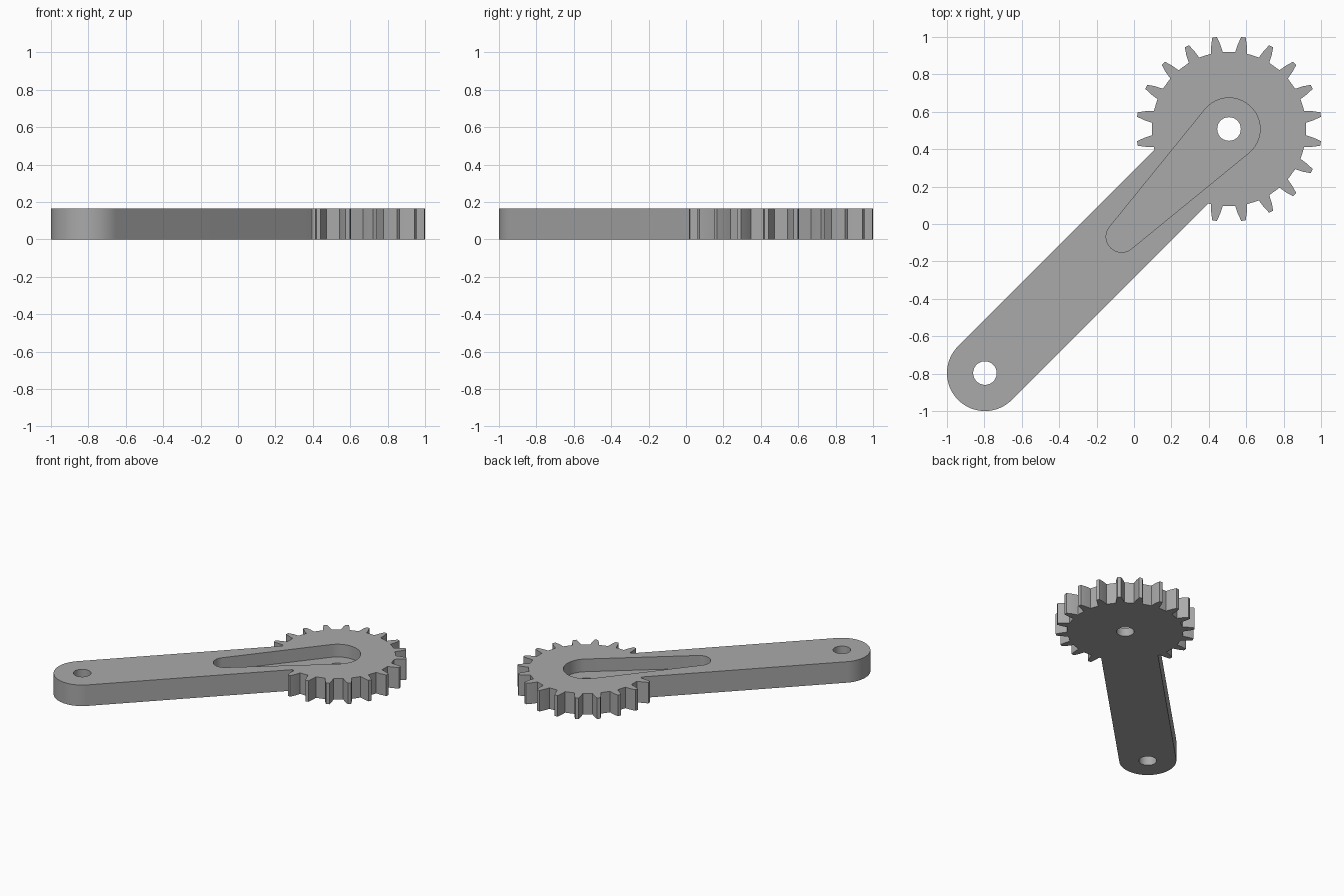
import bpy, bmesh, math
from math import radians as rad

if "Cube" in bpy.data.objects:
    bpy.data.objects.remove(bpy.data.objects["Cube"])

T = 0.165            # plate thickness
FLOOR = 0.065        # height of pocket floor
GEAR = (0.508, 0.508)
END = (-0.797, -0.797)
ARM_R = 0.203        # half width of the arm
BORE = 0.063         # hole radius


def polar(c, r, deg):
    return (c[0] + r * math.cos(rad(deg)), c[1] + r * math.sin(rad(deg)))


def arc(c, r, a0, a1, n):
    return [polar(c, r, a0 + (a1 - a0) * i / n) for i in range(n + 1)]


def circle(c, r, n=48):
    return arc(c, r, 0, 360, n)[:-1]


# outline: 17 exposed teeth of a 20-tooth gear, then the rounded arm end
ROOT, TIP = 0.414, 0.496
half = math.degrees(math.asin(ARM_R / ROOT))
outline = [polar(GEAR, ROOT, 225 + half)]
for k in range(17):
    a = 261 + 18 * k
    for r, d in ((ROOT, -4.3), (0.457, -3.0), (TIP, -1.4),
                 (TIP, 1.4), (0.457, 3.0), (ROOT, 4.3)):
        outline.append(polar(GEAR, r, a + d))
outline.append(polar(GEAR, ROOT, 585 - half))
outline += arc(END, ARM_R, 135, 315, 32)

# teardrop pocket: hull of a large and a small circle
SMALL, R1, R2 = (-0.066, -0.068), 0.166, 0.083
dx, dy = GEAR[0] - SMALL[0], GEAR[1] - SMALL[1]
axis = math.degrees(math.atan2(dy, dx))
tan = math.degrees(math.acos((R1 - R2) / math.hypot(dx, dy)))
# tangent points lie at 180 -/+ tan from the axis, measured at both circles
pocket = arc(GEAR, R1, axis - 180 + tan, axis + 180 - tan, 36)
pocket += arc(SMALL, R2, axis + 180 - tan, axis + 180 + tan, 24)

bm = bmesh.new()


def ring(pts, z):
    vs = [bm.verts.new((x, y, z)) for x, y in pts]
    es = [bm.edges.new((vs[i], vs[(i + 1) % len(vs)])) for i in range(len(vs))]
    return vs, es


def wall(lo, hi):
    n = len(lo[0])
    for i in range(n):
        j = (i + 1) % n
        bm.faces.new((lo[0][i], lo[0][j], hi[0][j], hi[0][i]))


def cap(*rings):
    bmesh.ops.triangle_fill(bm, use_beauty=True, use_dissolve=False,
                            edges=[e for r in rings for e in r[1]])


out_lo, out_hi = ring(outline, 0), ring(outline, T)
end_lo, end_hi = ring(circle(END, BORE), 0), ring(circle(END, BORE), T)
hub_lo, hub_hi = ring(circle(GEAR, BORE), 0), ring(circle(GEAR, BORE), FLOOR)
poc_lo, poc_hi = ring(pocket, FLOOR), ring(pocket, T)

# underside, top face, pocket floor
cap(out_lo, end_lo, hub_lo)
cap(out_hi, end_hi, poc_hi)
cap(poc_lo, hub_hi)
# side walls
for lo, hi in ((out_lo, out_hi), (end_lo, end_hi), (hub_lo, hub_hi), (poc_lo, poc_hi)):
    wall(lo, hi)
bmesh.ops.recalc_face_normals(bm, faces=bm.faces[:])

mesh = bpy.data.meshes.new("gear_arm")
bm.to_mesh(mesh)
bm.free()
obj = bpy.data.objects.new("gear_arm", mesh)
bpy.context.collection.objects.link(obj)

grey = bpy.data.materials.new("plain grey")
grey.diffuse_color = (0.4, 0.4, 0.4, 1)
grey.use_nodes = True
grey.node_tree.nodes["Principled BSDF"].inputs["Base Color"].default_value = grey.diffuse_color
mesh.materials.append(grey)

bpy.context.view_layer.objects.active = obj
obj.select_set(True)
bpy.ops.object.shade_smooth_by_angle(angle=rad(15))
